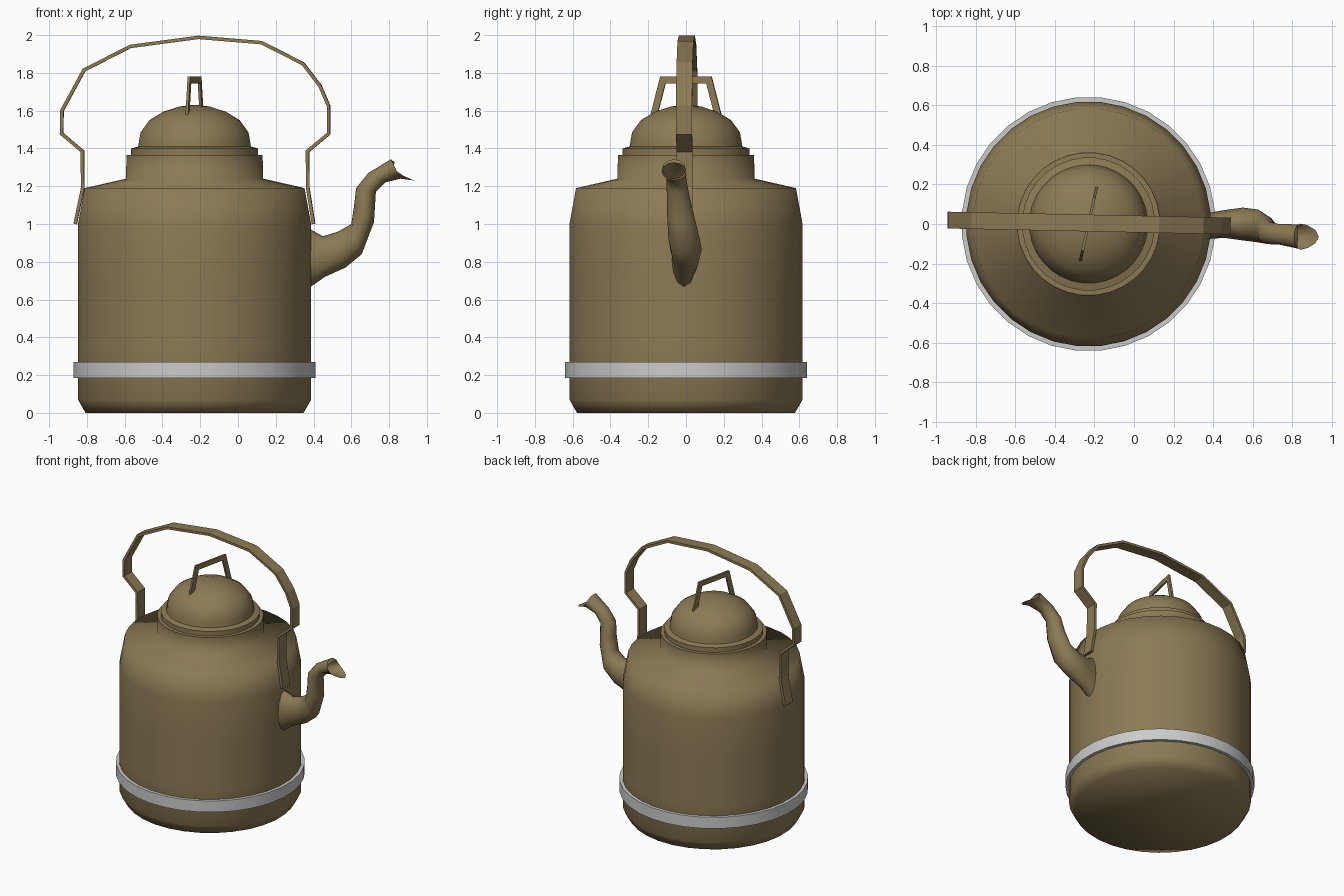
import bpy, bmesh, math
from mathutils import Vector

if "Cube" in bpy.data.objects:
    bpy.data.objects.remove(bpy.data.objects["Cube"])

CX = -0.23  # axis of the pot

brown = bpy.data.materials.new("brown_enamel")
brown.diffuse_color = (0.26, 0.195, 0.09, 1)
brown.use_nodes = True
brown.node_tree.nodes["Principled BSDF"].inputs["Base Color"].default_value = brown.diffuse_color


def loft(name, rings, wrap=False, cap=True, mat=brown, smooth=None):
    """Skin a list of point rings; wrap joins last ring to first."""
    bm = bmesh.new()
    vs = [[bm.verts.new(p) for p in r] for r in rings]
    n = len(rings[0])
    pairs = list(zip(vs, vs[1:])) + ([(vs[-1], vs[0])] if wrap else [])
    for a, b in pairs:
        for i in range(n):
            j = (i + 1) % n
            bm.faces.new((a[i], a[j], b[j], b[i]))
    if cap and not wrap:
        bm.faces.new(vs[0])
        bm.faces.new(vs[-1])
    bmesh.ops.recalc_face_normals(bm, faces=bm.faces)
    me = bpy.data.meshes.new(name)
    bm.to_mesh(me)
    bm.free()
    ob = bpy.data.objects.new(name, me)
    bpy.context.collection.objects.link(ob)
    if mat:
        me.materials.append(mat)
    if smooth:
        bpy.ops.object.select_all(action='DESELECT')
        ob.select_set(True)
        bpy.context.view_layer.objects.active = ob
        bpy.ops.object.shade_smooth_by_angle(angle=math.radians(smooth))
    return ob


def lathe(name, profile, n=32, **kw):
    ang = [2 * math.pi * (i + 0.5) / n for i in range(n)]
    return loft(name, [[(CX + r * math.cos(a), r * math.sin(a), z) for a in ang]
                       for r, z in profile], **kw)


def strap(name, path, thick, width):
    """Flat strip bent along a path in the local XZ plane, with mitred corners."""
    pts = [Vector(p) for p in path]
    rings = []
    for i, p in enumerate(pts):
        d1 = (p - pts[i - 1]).normalized() if i else (pts[1] - p).normalized()
        d2 = (pts[i + 1] - p).normalized() if i < len(pts) - 1 else d1
        t = (d1 + d2).normalized()
        o = Vector((-t.y, t.x)) * thick / 2 / max(t.dot(d1), 0.5)
        a, b, w = p + o, p - o, width / 2
        rings.append([(a.x, -w, a.y), (a.x, w, a.y), (b.x, w, b.y), (b.x, -w, b.y)])
    return loft(name, rings)


# Pot body with shoulder and neck
lathe("body", [(0.58, 0), (0.62, 0.07), (0.62, 0.35), (0.62, 0.7), (0.62, 1.0),
               (0.585, 1.19), (0.365, 1.24), (0.362, 1.365), (0.30, 1.367)], smooth=80)

# Stepped lid with dome
lathe("lid", [(0.337, 1.36), (0.337, 1.40), (0.30, 1.41), (0.295, 1.44), (0.287, 1.485),
              (0.24, 1.55), (0.165, 1.595), (0.08, 1.622), (0.015, 1.63)], smooth=60)

# Pale metal band round the base
lathe("base_band", [(0.60, 0.185), (0.643, 0.185), (0.643, 0.27), (0.60, 0.27)],
      wrap=True, mat=None, smooth=40)

# Carrying handle
handle = strap("carry_handle", [
    (-0.862, 1.0), (-0.822, 1.19), (-0.824, 1.385), (-0.934, 1.478), (-0.932, 1.6),
    (-0.815, 1.815), (-0.57, 1.94), (-0.21, 1.988), (0.125, 1.96), (0.345, 1.848),
    (0.435, 1.73), (0.48, 1.625), (0.48, 1.478), (0.368, 1.385), (0.37, 1.19),
    (0.40, 1.0)], 0.018, 0.085)
handle.rotation_euler.z = math.radians(-1.2)

# Small loop grip on the lid
grip = strap("lid_grip", [(-0.178, 1.56), (-0.125, 1.762), (0.125, 1.762), (0.178, 1.56)],
             0.036, 0.014)
grip.location.x = CX
grip.rotation_euler.z = math.radians(77.5)

# Spout: upper x,z / lower x,z / centre y / half width
sections = [
    (0.36, 0.985, 0.36, 0.65, -0.012, 0.065), (0.45, 0.935, 0.46, 0.72, 0.0, 0.07),
    (0.53, 0.96, 0.57, 0.77, 0.0, 0.083), (0.60, 1.0, 0.655, 0.84, -0.01, 0.083),
    (0.615, 1.10, 0.72, 1.01, -0.03, 0.07), (0.625, 1.19, 0.73, 1.17, -0.045, 0.057),
    (0.69, 1.27, 0.78, 1.22, -0.052, 0.052), (0.81, 1.343, 0.86, 1.24, -0.064, 0.062),
    (0.83, 1.325, 0.935, 1.23, -0.064, 0.066)]
rings = []
for k, (ux, uz, lx, lz, cy, w) in enumerate(sections):
    pull = 0.04 if k == len(sections) - 1 else 0  # scooped pouring lip
    ring = []
    for i in range(12):
        c, s = math.cos(math.tau * i / 12), math.sin(math.tau * i / 12)
        ring.append(((ux + lx) / 2 + c * (ux - lx) / 2 - pull * s * s,
                     cy + w * s, (uz + lz) / 2 + c * (uz - lz) / 2))
    rings.append(ring)
loft("spout", rings, cap=False, smooth=50)
